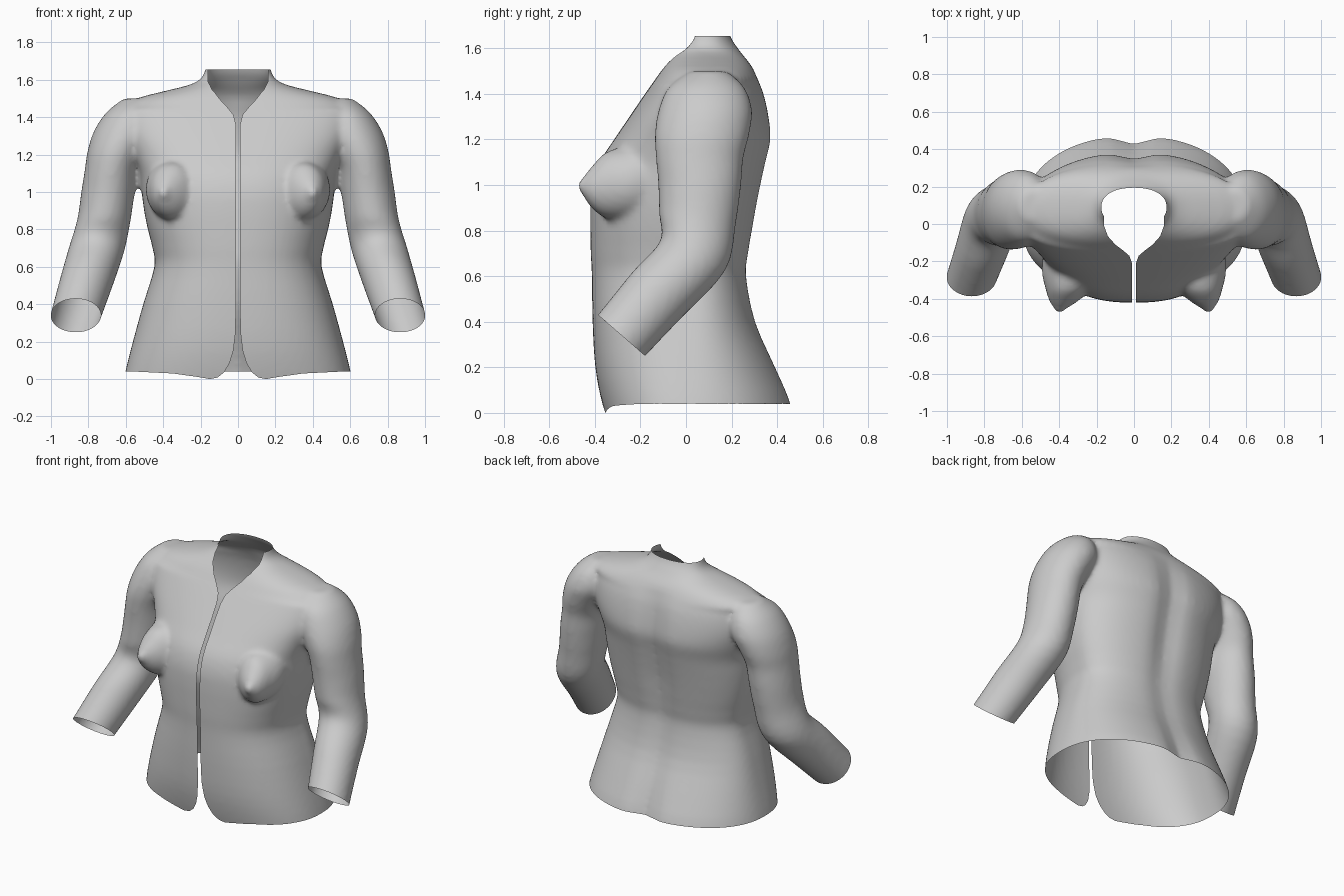
import bpy, bmesh
from math import sin, cos, pi, exp, radians, copysign
from mathutils import Vector
from mathutils.bvhtree import BVHTree

if "Cube" in bpy.data.objects:
    bpy.data.objects.remove(bpy.data.objects["Cube"])


def smooth_rows(rows, sub=4):
    """Catmull-Rom interpolation through rows of numbers."""
    out = []
    for i in range(len(rows) - 1):
        a, b, c, d = rows[max(i - 1, 0)], rows[i], rows[i + 1], rows[min(i + 2, len(rows) - 1)]
        for k in range(sub):
            t = k / sub
            out.append([q + t * ((r - p) / 2 + t * ((2 * p - 5 * q + 4 * r - s) / 2
                        + t * (3 * q - p - 3 * r + s) / 2)) for p, q, r, s in zip(a, b, c, d)])
    return out + [list(rows[-1])]


def loft(bm, rings):
    """Closed skin through rings of equal point count."""
    vs = [[bm.verts.new(p) for p in r] for r in rings]
    n = len(vs[0])
    for a, b in zip(vs, vs[1:]):
        for i in range(n):
            bm.faces.new((a[i], a[(i + 1) % n], b[(i + 1) % n], b[i]))
    bm.faces.new(vs[0])
    bm.faces.new(vs[-1])


def ring(x, y, z, rx, ry, tilt, side=1, n=40):
    t = radians(tilt)
    return [Vector((side * (x + rx * cos(a)), y + ry * sin(a) * cos(t), z - ry * sin(a) * sin(t)))
            for a in (2 * pi * i / n for i in range(n))]


def torso_ring(z, w, f, b, groove, n=72):
    yc = 0.03 if z < 1.45 else (f + b) / 2
    pts = []
    for i in range(n):
        c, s = cos(2 * pi * i / n), sin(2 * pi * i / n)
        e = 2 / 2.2 if s > 0 else 2 / 2.5
        x = w * copysign(abs(c) ** e, c)
        if s > 0:
            y = yc + (b - yc) * s ** e - groove * exp(-(x / 0.09) ** 2) * s
        else:
            y = yc - (yc - f) * abs(s) ** e
        pts.append(Vector((x, y, z)))
    return pts


def new_object(name, bm):
    bmesh.ops.recalc_face_normals(bm, faces=bm.faces)
    me = bpy.data.meshes.new(name)
    bm.to_mesh(me)
    bm.free()
    ob = bpy.data.objects.new(name, me)
    bpy.context.collection.objects.link(ob)
    return ob


def prism(outline, vec):
    bm = bmesh.new()
    vec = Vector(vec)
    loft(bm, [[Vector(p) for p in outline], [Vector(p) + vec for p in outline]])
    ob = new_object("opening_cutter", bm)
    ob.hide_render = True
    return ob


bm = bmesh.new()

# torso: height, half width, front y, back y, spine groove
torso = [(-0.12, .63, -.32, .50, .045), (.04, .602, -.368, .472, .045), (.2, .562, -.398, .402, .03),
         (.4, .507, -.41, .312, .02), (.6, .447, -.413, .273, .02), (.7, .457, -.418, .283, .025),
         (.8, .482, -.42, .30, .03), (.9, .502, -.42, .318, .035), (1.0, .515, -.412, .338, .035),
         (1.1, .525, -.38, .36, .035), (1.2, .56, -.315, .382, .035), (1.3, .60, -.248, .372, .03),
         (1.4, .615, -.18, .348, .02), (1.46, .60, -.138, .322, .01), (1.505, .525, -.107, .298, 0),
         (1.54, .39, -.08, .275, 0), (1.57, .27, -.055, .25, 0), (1.6, .205, -.03, .228, 0),
         (1.65, .176, -.01, .195, 0), (1.74, .165, .0, .17, 0)]
loft(bm, [torso_ring(*r) for r in smooth_rows(torso, 3)])

# arms: centre x y z, radius across, radius deep, tilt
arm = [(.53, .10, 1.50, .08, .08, 0), (.57, .09, 1.43, .13, .165, 0), (.60, .085, 1.33, .168, .205, 0),
       (.648, .07, 1.22, .156, .207, 0), (.677, .06, 1.12, .142, .192, 0), (.695, .06, 1.0, .143, .182, 0),
       (.717, .05, .85, .143, .170, 8), (.757, .03, .69, .150, .157, 24), (.81, -.125, .52, .144, .148, 40),
       (.867, -.283, .34, .135, .138, 41), (.90, -.37, .24, .132, .135, 41)]
# bust: rings stacked toward the front
bust = [(.33, -.12, 1.04, .15, .19, 90), (.34, -.25, 1.01, .153, .165, 90), (.355, -.35, 1.0, .117, .145, 90),
        (.375, -.41, .99, .078, .096, 90), (.393, -.45, .993, .036, .044, 90), (.40, -.474, 1.0, .014, .016, 90)]
for side in (1, -1):
    for rows in (arm, bust):
        loft(bm, [ring(*r, side=side) for r in smooth_rows(rows)])
jacket = new_object("jacket", bm)

# fuse the volumes into one soft skin
rm = jacket.modifiers.new("fuse", 'REMESH')
rm.mode = 'VOXEL'
rm.voxel_size = 0.016
sm = jacket.modifiers.new("soften", 'SMOOTH')
sm.factor, sm.iterations = 0.5, 6

# openings: front slit with rounded hem corners
half = [(.8, -.4), (.8, .04), (.55, .04), (.35, .03), (.22, .012), (.15, .0), (.11, .008), (.075, .035),
        (.045, .085), (.025, .15), (.013, .25), (.011, .4), (.011, 1.5)]
front = [(x, -1, z) for x, z in half] + [(-x, -1, z) for x, z in reversed(half)]
# neckline seen from above
half = [(.011, -.5), (.012, -.205), (.025, -.17), (.06, -.14), (.1, -.11), (.14, -.065), (.16, -.01),
        (.16, .06), (.12, .12)]
neck = [(x, y, 1.3) for x, y in half] + [(-x, y, 1.3) for x, y in reversed(half)]
square = lambda z: [(-.9, -.8, z), (.9, -.8, z), (.9, .8, z), (-.9, .8, z)]
hem = [(-.9, -.01, -.4), (.9, -.01, -.4), (.9, .8, -.4), (-.9, .8, -.4)]
cutters = [prism(front, (0, 1, 0)), prism(neck, (0, 0, .7)), prism(square(1.655), (0, 0, .4)),
           prism(hem, (0, 0, .44))]
for side in (1, -1):
    cutters.append(prism(ring(.867, -.283, .34, .19, .2, 41, side), (0, -.197, -.226)))
for c in cutters:
    m = jacket.modifiers.new("cut", 'BOOLEAN')
    m.operation, m.solver, m.object = 'DIFFERENCE', 'EXACT', c

# keep only the outer skin: drop faces left by the cutters
dg = bpy.context.evaluated_depsgraph_get()
me = bpy.data.meshes.new_from_object(jacket.evaluated_get(dg))
jacket.modifiers.clear()
jacket.data = me
trees = [BVHTree.FromPolygons([v.co for v in c.data.vertices], [p.vertices[:] for p in c.data.polygons])
         for c in cutters]
bm = bmesh.new()
bm.from_mesh(me)
dead = [f for f in bm.faces
        if any(t.find_nearest(f.calc_center_median(), 2e-4)[0] is not None for t in trees)]
bmesh.ops.delete(bm, geom=dead, context='FACES')
bm.to_mesh(me)
bm.free()
for c in cutters:
    bpy.data.objects.remove(c)

bpy.context.view_layer.objects.active = jacket
jacket.select_set(True)
bpy.ops.object.shade_smooth_by_angle(angle=radians(50))
